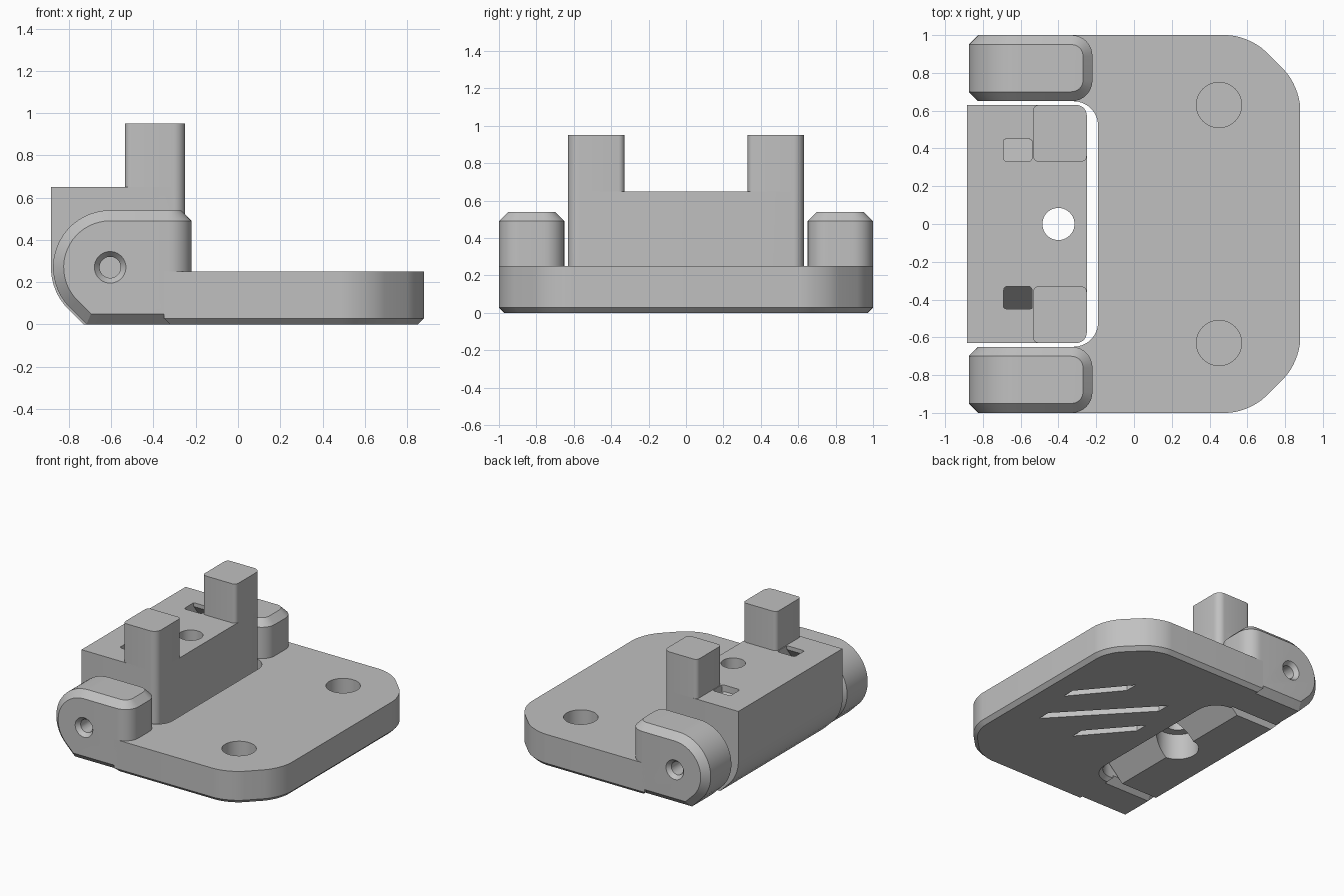
import bpy, bmesh, math
from mathutils import Vector

cube = bpy.data.objects.get("Cube")
if cube:
    bpy.data.objects.remove(cube, do_unlink=True)

grey = bpy.data.materials.new("light grey plastic")
grey.use_nodes = True
TONE = (0.53, 0.53, 0.53, 1)
grey.diffuse_color = TONE
grey.node_tree.nodes["Principled BSDF"].inputs["Base Color"].default_value = TONE

PIVOT_X, PIVOT_Z = -0.605, 0.27
CHAMFER = 0.05


def prism(axis, pts, lo, hi):
    """Extrude a 2D outline along an axis: y takes (x, z), z takes (x, y), x takes (y, z)."""
    place = {"x": lambda a, b, t: (t, a, b),
             "y": lambda a, b, t: (a, t, b),
             "z": lambda a, b, t: (a, b, t)}[axis]
    bm = bmesh.new()
    low = [bm.verts.new(place(a, b, lo)) for a, b in pts]
    high = [bm.verts.new(place(a, b, hi)) for a, b in pts]
    bm.faces.new(low)
    bm.faces.new(high)
    for i in range(len(pts)):
        j = (i + 1) % len(pts)
        bm.faces.new((low[i], low[j], high[j], high[i]))
    bmesh.ops.recalc_face_normals(bm, faces=bm.faces)
    return bm


def round_edges(bm, test, width, segments=8):
    """Round or chamfer every edge that passes the test."""
    bm.normal_update()
    edges = [e for e in bm.edges if test(e, (e.verts[0].co + e.verts[1].co) / 2)]
    bmesh.ops.bevel(bm, geom=edges, offset=width, offset_type="OFFSET",
                    segments=segments, profile=0.5, affect="EDGES", clamp_overlap=True)


def upright(e):
    d = e.verts[0].co - e.verts[1].co
    return abs(d.z) > 0.05 and math.hypot(d.x, d.y) < 0.001


def sharp(e):
    return e.calc_face_angle(0) > math.radians(60)


def cylinder(axis, center, r1, r2, depth):
    bm = bmesh.new()
    bmesh.ops.create_cone(bm, cap_ends=True, segments=40, radius1=r1, radius2=r2, depth=depth)
    if axis == "y":
        bmesh.ops.rotate(bm, verts=bm.verts, matrix=Vector((0, 0, 1)).rotation_difference(
            Vector((0, 1, 0))).to_matrix())
    bmesh.ops.translate(bm, verts=bm.verts, vec=center)
    return bm


def make(name, bm):
    mesh = bpy.data.meshes.new(name)
    bm.to_mesh(mesh)
    bm.free()
    obj = bpy.data.objects.new(name, mesh)
    bpy.context.collection.objects.link(obj)
    mesh.materials.append(grey)
    return obj


def select(obj):
    bpy.ops.object.select_all(action="DESELECT")
    obj.select_set(True)
    bpy.context.view_layer.objects.active = obj


def cut(obj, bm):
    tool = make("cutter", bm)
    tool.hide_render = True
    mod = obj.modifiers.new("cut", "BOOLEAN")
    mod.operation, mod.solver, mod.object = "DIFFERENCE", "EXACT", tool
    select(obj)
    bpy.ops.object.modifier_apply(modifier=mod.name)
    bpy.data.objects.remove(tool, do_unlink=True)


def finish(obj):
    select(obj)
    bpy.ops.object.shade_smooth_by_angle(angle=math.radians(30))


def knuckle(r, end):
    """Rounded hinge nose: flat foot, 45 degree flank, then an arc ending at the given angle."""
    foot = PIVOT_X + PIVOT_Z - r * math.sqrt(2)
    steps = 20
    arc = [math.radians(225 + (end - 225) * i / steps) for i in range(steps + 1)]
    return [(foot, 0)] + [(PIVOT_X + r * math.cos(t), PIVOT_Z + r * math.sin(t)) for t in arc]


# Base plate: clipped front corners, notch for the hinge block
half = [(-0.35, 0.65), (-0.35, 1), (0.61, 1), (0.88, 0.73)]
outline = [(-0.19, 0.65)] + half
outline += [(x, -y) for x, y in reversed(outline)]
bm = prism("z", outline, 0, 0.25)
round_edges(bm, lambda e, c: upright(e) and c.x > 0.3, 0.12)
round_edges(bm, lambda e, c: upright(e) and -0.25 < c.x < 0, 0.13)
round_edges(bm, lambda e, c: sharp(e) and c.z < 0.001, CHAMFER, 1)
plate = make("base_plate", bm)

# Blind round pockets in the plate top
for side in (-1, 1):
    cut(plate, cylinder("z", (0.45, side * 0.63, 0.25), 0.12, 0.12, 0.34))

# Three slanted grooves underneath
for (x0, y0), (x1, y1) in (((0.69, 0.05), (0.40, 0.40)),
                           ((0.62, -0.30), (0.04, 0.32)),
                           ((0.28, -0.34), (-0.02, 0.01))):
    w = 0.1
    cut(plate, prism("z", [(x0, y0), (x0, y0 + w), (x1, y1 + w), (x1, y1)], -0.1, 0.06))
finish(plate)

# Hinge ears with chamfered rims and countersunk pin holes
for side, label in ((1, "left"), (-1, "right")):
    lo, hi = sorted((side * 0.65, side * 1.0))
    bm = prism("y", knuckle(0.27, 90) + [(-0.22, 0.54), (-0.22, 0)], lo, hi)
    round_edges(bm, lambda e, c: upright(e) and c.x > -0.23, 0.11)
    round_edges(bm, lambda e, c: sharp(e), CHAMFER, 1)
    ear = make(label + "_hinge_ear", bm)
    cut(ear, cylinder("y", (PIVOT_X, side * 0.9, PIVOT_Z), 0.05, 0.05, 0.4))
    r_low, r_high = (0.03, 0.095) if side > 0 else (0.095, 0.03)
    cut(ear, cylinder("y", (PIVOT_X, side * 0.985, PIVOT_Z), r_low, r_high, 0.08))
    finish(ear)

# Hinge block between the ears
nose = knuckle(0.28, 180)
bm = prism("y", nose + [(-0.885, 0.65), (-0.25, 0.65), (-0.25, 0.17), (-0.42, 0)], -0.63, 0.63)
round_edges(bm, lambda e, c: upright(e) and c.x > -0.26, 0.055)
block = make("hinge_block", bm)
cut(block, cylinder("z", (-0.4, 0, 0.3), 0.085, 0.085, 1))
cut(block, cylinder("z", (-0.4, 0, 0), 0.15, 0.15, 0.4))

# Tie slots slanting outward through the block
for side in (-1, 1):
    path = [(0.33, 0.7), (0.45, 0.7), (0.45, 0.62), (0.7, 0.3), (0.56, 0.3), (0.33, 0.6)]
    bm = prism("x", [(side * y, z) for y, z in path], -0.69, -0.54)
    round_edges(bm, lambda e, c: upright(e) and c.z > 0.55, 0.02, 3)
    cut(block, bm)
finish(block)

# Upright posts on the block
for side, label in ((1, "left"), (-1, "right")):
    corners = [(-0.535, 0.33), (-0.25, 0.33), (-0.25, 0.63), (-0.535, 0.63)]
    bm = prism("z", [(x, side * y) for x, y in corners], 0.64, 0.95)
    round_edges(bm, lambda e, c: upright(e) and c.x > -0.3 and abs(c.y) > 0.5, 0.055)
    round_edges(bm, lambda e, c: upright(e) and (c.x < -0.5 or abs(c.y) < 0.4), 0.03, 4)
    finish(make(label + "_post", bm))
